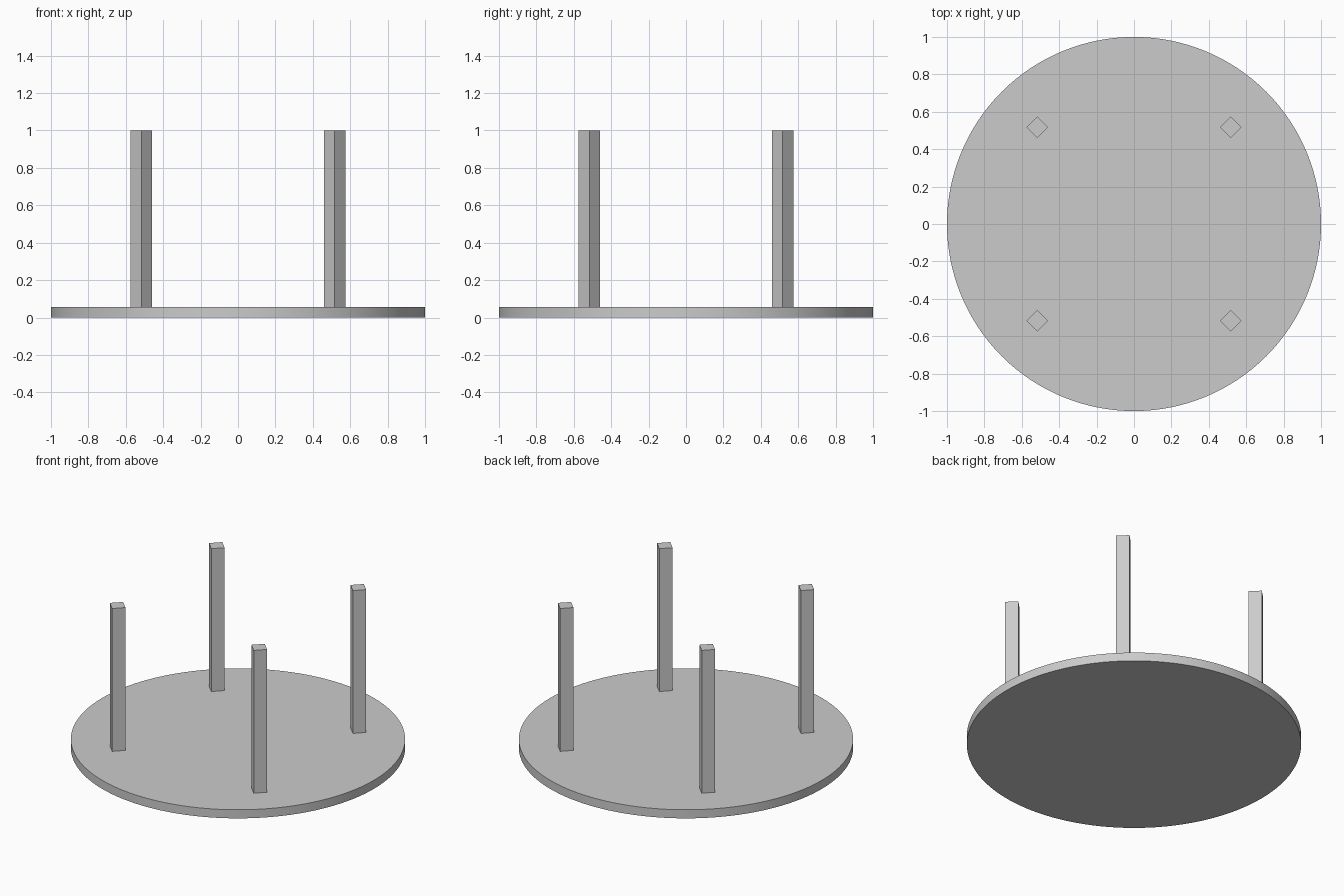
import bpy
import math

if "Cube" in bpy.data.objects:
    bpy.data.objects.remove(bpy.data.objects["Cube"])

grey = bpy.data.materials.new("plain grey")
grey.diffuse_color = (0.6, 0.6, 0.6, 1)
grey.use_nodes = True
grey.node_tree.nodes["Principled BSDF"].inputs["Base Color"].default_value = grey.diffuse_color

TOP_THICK = 0.057   # thickness of the round slab
HEIGHT = 1.0        # overall height
LEG_POS = 0.517     # leg offset along x and y
LEG_R = 0.057       # half diagonal of the square leg

# Round slab, smooth rim with sharp edges
bpy.ops.mesh.primitive_cylinder_add(vertices=128, radius=1, depth=TOP_THICK,
                                    location=(0, 0, TOP_THICK / 2))
slab = bpy.context.object
slab.name = "round_table_top"
slab.data.materials.append(grey)
bpy.ops.object.shade_smooth_by_angle(angle=math.radians(30))

# Four square legs, turned so their corners face along the axes
for side_y, y in (("front", -LEG_POS), ("back", LEG_POS)):
    for side_x, x in (("left", -LEG_POS), ("right", LEG_POS)):
        bpy.ops.mesh.primitive_cube_add(
            size=1, location=(x, y, (TOP_THICK + HEIGHT) / 2),
            rotation=(0, 0, math.radians(45)))
        leg = bpy.context.object
        leg.name = f"{side_y}_{side_x}_leg"
        width = LEG_R * math.sqrt(2)
        leg.scale = (width, width, HEIGHT - TOP_THICK)
        leg.data.materials.append(grey)
